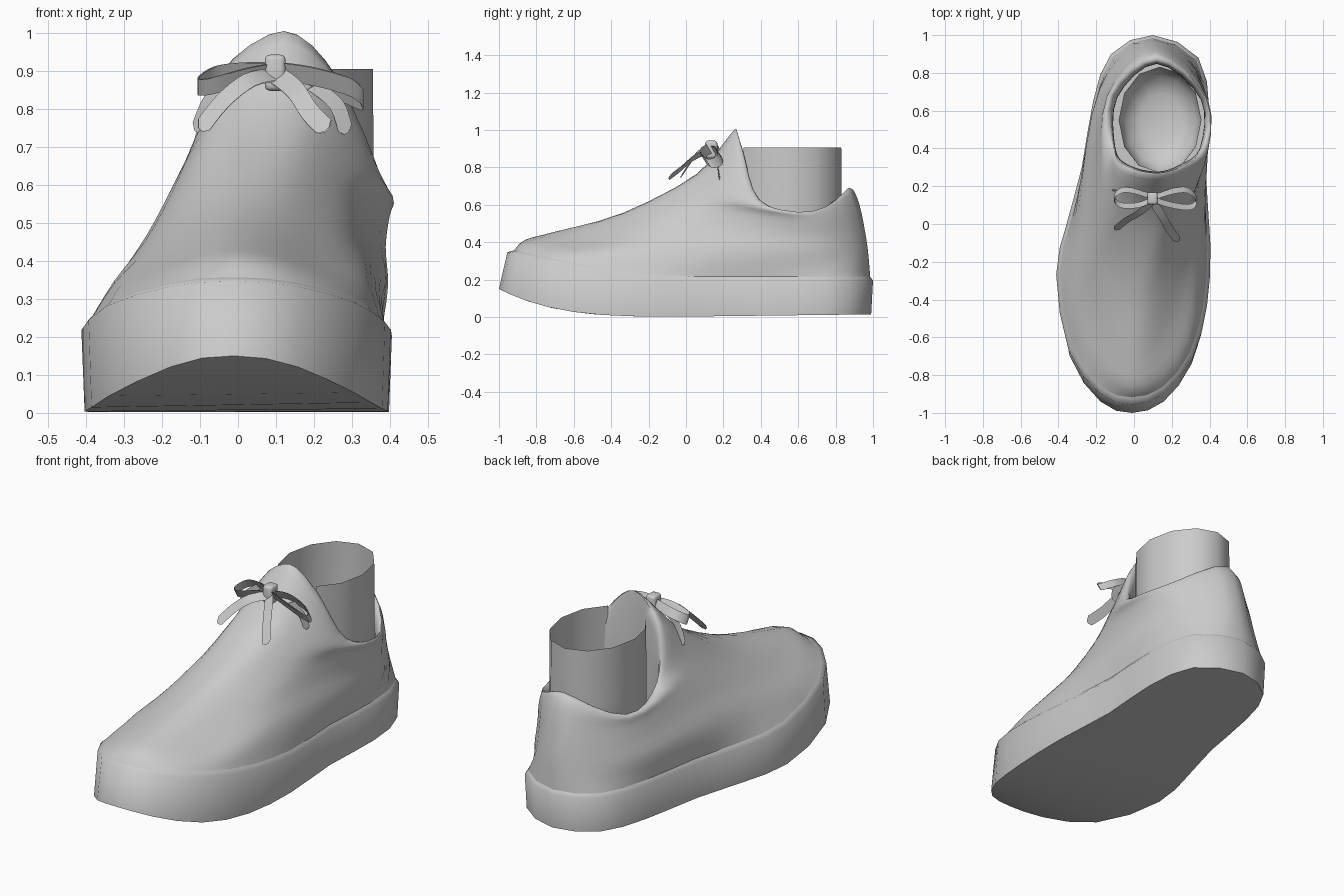
import bpy, bmesh, math
from mathutils import Vector

if "Cube" in bpy.data.objects:
    bpy.data.objects.remove(bpy.data.objects["Cube"])

N = 32  # points around every shoe ring


def spline(pts, per, closed):
    """Catmull-Rom curve through pts, 'per' samples per segment."""
    p = [Vector(q) for q in pts]
    n = len(p)
    out = []
    for i in range(n if closed else n - 1):
        if closed:
            a, b, c, d = p[i - 1], p[i], p[(i + 1) % n], p[(i + 2) % n]
        else:
            a, b, c, d = p[max(i - 1, 0)], p[i], p[i + 1], p[min(i + 2, n - 1)]
        for k in range(per):
            t = k / per
            out.append(0.5 * (2 * b + (c - a) * t + (2 * a - 5 * b + 4 * c - d) * t * t
                              + (3 * b - a - 3 * c + d) * t ** 3))
    if not closed:
        out.append(p[-1])
    return out


def finish(name, bm, angle=40, recalc=True):
    if recalc:
        bmesh.ops.recalc_face_normals(bm, faces=bm.faces)
    me = bpy.data.meshes.new(name)
    bm.to_mesh(me)
    bm.free()
    ob = bpy.data.objects.new(name, me)
    bpy.context.collection.objects.link(ob)
    bpy.context.view_layer.objects.active = ob
    ob.select_set(True)
    bpy.ops.object.shade_smooth_by_angle(angle=math.radians(angle))
    ob.select_set(False)
    return ob


def loft(rings, cap_start=False, cap_end=False):
    """Skin closed rings; caps are strips across from right to left."""
    bm = bmesh.new()
    rows = [[bm.verts.new(p) for p in r] for r in rings]
    n = len(rows[0])
    for a, b in zip(rows, rows[1:]):
        for i in range(n):
            j = (i + 1) % n
            bm.faces.new((a[i], a[j], b[j], b[i]))
    for row, use in ((rows[0], cap_start), (rows[-1], cap_end)):
        if use:
            for i in range(n // 2):
                q = [row[i], row[i + 1], row[n - i - 1], row[(n - i) % n]]
                bm.faces.new(list(dict.fromkeys(q)))
    return bm


# Sole outline, from the toe round by the right side
outline = spline([(-.01, -1, 0), (.16, -.94, 0), (.31, -.74, 0), (.385, -.45, 0),
                  (.403, -.12, 0), (.38, .25, 0), (.397, .6, 0), (.34, .88, 0),
                  (.1, 1, 0), (-.12, .9, 0), (-.215, .65, 0), (-.275, .3, 0),
                  (-.355, 0, 0), (-.41, -.28, 0), (-.345, -.7, 0), (-.18, -.94, 0)], 2, True)


def bottom_z(y):
    return 0.002 + 0.012 * max(y, 0) + 0.148 * max(-y, 0) ** 3.5


def top_z(y):
    return 0.2 + 0.15 * (max(0.1 - y, 0) / 1.05) ** 1.8


def sole_ring(sx, toe, heel, zf):
    ring = []
    for p in outline:
        c = 0.03 + 0.06 * p.y
        y = p.y * (toe if p.y < 0 else heel)
        ring.append(Vector((c + (p.x - c) * sx, y, zf(y))))
    return ring


# Sole wall and underside
ground = sole_ring(.985, 1, .99, bottom_z)
edge = sole_ring(1.005, .955, 1, lambda y: top_z(y) - .005)
feather = sole_ring(.962, .918, .985, lambda y: top_z(y) + .015)
finish("sole", loft([ground, edge, feather], cap_start=True), 62)

# Upper: rings from just above the sole up to the collar and over its rim
low = [(-.01, -.86, .412), (.285, -.6, .345), (.36, 0, .36), (.378, .7, .33),
       (.11, .972, .36), (-.18, .72, .33), (-.295, .05, .36), (-.305, -.53, .34)]
mid = [(0, -.69, .458), (.22, -.42, .425), (.325, .08, .47), (.378, .68, .43),
       (.11, .955, .47), (-.16, .7, .43), (-.23, .1, .48), (-.22, -.4, .425)]
instep = [(.03, -.34, .555), (.19, -.15, .57), (.33, .2, .57), (.388, .67, .51),
          (.11, .935, .57), (-.145, .68, .51), (-.185, .18, .57), (-.14, -.13, .57)]
ankle = [(.09, .06, .765), (.225, .11, .735), (.37, .3, .61), (.392, .66, .55),
         (.115, .91, .65), (-.14, .68, .55), (-.155, .29, .62), (-.075, .1, .75)]
rim = [(.12, .235, .973), (.265, .275, .865), (.375, .38, .625), (.375, .67, .56),
       (.12, .88, .688), (-.115, .68, .56), (-.122, .38, .625), (-.06, .275, .87)]
inner = [(.12, .275, .94), (.24, .31, .83), (.35, .4, .59), (.355, .66, .5),
         (.12, .85, .64), (-.09, .67, .5), (-.1, .4, .59), (-.03, .31, .83)]
lining = [(x, y, .3) for x, y, z in inner]
controls = [feather] + [spline(r, N // 8, True) for r in (low, mid, instep, ankle, rim, inner, lining)]
columns = [spline([r[i] for r in controls], 3, False) for i in range(N)]
finish("upper", loft(list(zip(*columns))), 60)


# Sock: tube with a rounded footbed, open in front behind the tongue
def oval(s, z):
    return [Vector((.138 + .217 * s * math.sin(2 * math.pi * i / 12),
                    .55 - .28 * s * math.cos(2 * math.pi * i / 12), z)) for i in range(12)]


bm = loft([oval(1, .905), oval(1.01, .6), oval(1, .38), oval(.85, .29), oval(.5, .25)], cap_end=True)
front = [f for f in bm.faces if f.calc_center_median().y < .3 and f.calc_center_median().z > .45]
bmesh.ops.delete(bm, geom=front, context='FACES')
finish("sock", bm, 50)


# Laces: flat ribbons swept along short paths
def ribbon(name, pts, width, across, taper=False):
    path = spline(pts, 4, False)
    side = Vector(across).normalized() * width / 2
    bm = bmesh.new()
    pairs = []
    for i, p in enumerate(path):
        k = .3 if taper and i == len(path) - 1 else 1
        pairs.append((bm.verts.new(p - side * k), bm.verts.new(p + side * k)))
    for a, b in zip(pairs, pairs[1:]):
        bm.faces.new((a[0], b[0], b[1], a[1]))
    ob = finish(name, bm, 40, False)
    m = ob.modifiers.new("thickness", 'SOLIDIFY')
    m.thickness = .004
    m.offset = 0
    m.use_rim = False


ribbon("lace_loop_right", [(.1, .13, .9), (.2, .1, .885), (.3, .09, .855), (.33, .13, .82),
                           (.28, .18, .84), (.19, .17, .885), (.1, .14, .89)], .055, (0, -.6, 1))
ribbon("lace_loop_left", [(.1, .13, .9), (.02, .1, .885), (-.07, .1, .86), (-.105, .14, .86),
                          (-.06, .18, .89), (.02, .17, .9), (.1, .14, .9)], .05, (0, -.6, 1))
ribbon("lace_tail_right", [(.1, .12, .89), (.15, .04, .85), (.19, -.03, .79), (.235, -.09, .745)],
       .055, (.6, .3, .6), True)
ribbon("lace_tail_left", [(.1, .12, .89), (.03, .06, .875), (-.04, .02, .82), (-.1, -.03, .745)],
       .045, (-.6, .3, .6), True)
ribbon("lace_end_right", [(.2, .17, .86), (.26, .17, .81), (.285, .18, .735)], .04, (1, 0, .5), True)
ribbon("lace_end_left", [(0, .17, .89), (-.07, .17, .83), (-.11, .18, .74)], .035, (1, 0, -.5), True)

# Knot: rounded block where the laces cross
bm = bmesh.new()
bmesh.ops.create_cube(bm, size=1)
bmesh.ops.scale(bm, vec=(.055, .065, .095), verts=bm.verts)
bmesh.ops.bevel(bm, geom=bm.edges[:], offset=.014, segments=3, affect='EDGES', profile=.5)
bmesh.ops.translate(bm, vec=(.098, .135, .895), verts=bm.verts)
finish("lace_knot", bm, 60)
